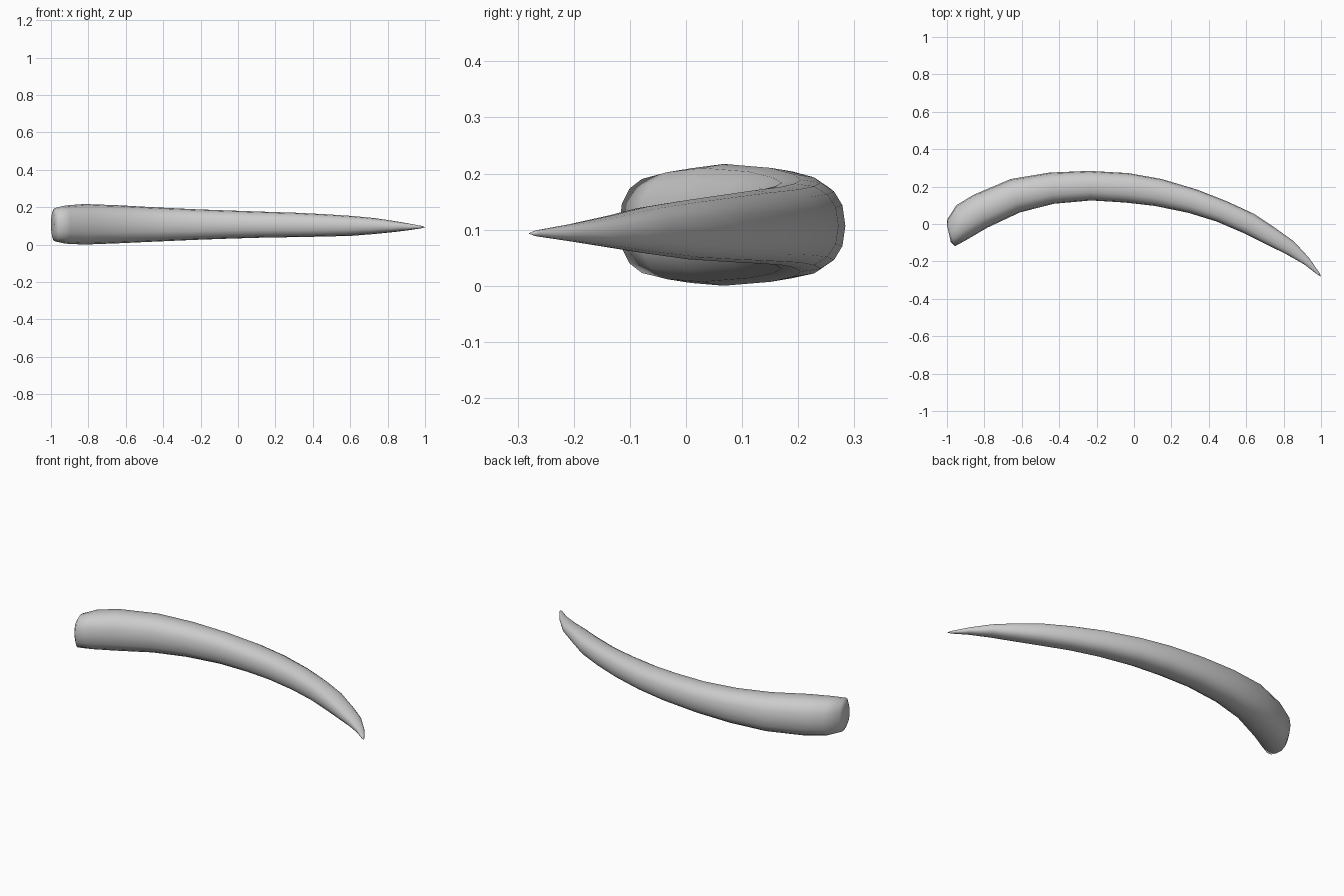
import bpy, bmesh, math

# Stations along the tusk: outer (x, y), inner (x, y), bottom z, top z
STATIONS = [
    (-1.000, -0.005, -0.980, -0.095, 0.050, 0.175),
    (-0.998, 0.025, -0.958, -0.119, 0.021, 0.200),
    (-0.950, 0.100, -0.895, -0.085, 0.009, 0.213),
    (-0.860, 0.155, -0.785, -0.020, 0.004, 0.221),
    (-0.660, 0.240, -0.610, 0.062, 0.011, 0.214),
    (-0.450, 0.275, -0.430, 0.108, 0.020, 0.203),
    (-0.240, 0.284, -0.230, 0.126, 0.029, 0.193),
    (-0.030, 0.272, -0.050, 0.115, 0.036, 0.186),
    (0.150, 0.240, 0.110, 0.097, 0.041, 0.180),
    (0.340, 0.183, 0.290, 0.060, 0.044, 0.174),
    (0.500, 0.120, 0.440, 0.014, 0.047, 0.166),
    (0.640, 0.055, 0.580, -0.046, 0.051, 0.157),
    (0.760, -0.025, 0.710, -0.110, 0.061, 0.145),
    (0.855, -0.093, 0.815, -0.162, 0.071, 0.130),
    (0.935, -0.180, 0.910, -0.216, 0.082, 0.115),
    (0.992, -0.262, 0.980, -0.270, 0.092, 0.103),
]
SIDES = 16


def soft(v, power=0.85):
    # Slightly boxy oval
    return math.copysign(abs(v) ** power, v)


def ring(bm, ox, oy, ix, iy, z0, z1):
    verts = []
    for i in range(SIDES):
        a = 2 * math.pi * i / SIDES
        c, s = soft(math.cos(a)), soft(math.sin(a))
        verts.append(bm.verts.new(((ox + ix) / 2 + (ox - ix) / 2 * c,
                                   (oy + iy) / 2 + (oy - iy) / 2 * c,
                                   (z0 + z1) / 2 + (z1 - z0) / 2 * s)))
    return verts


# Curved tapering tusk lofted through the stations
bm = bmesh.new()
rings = [ring(bm, *s) for s in STATIONS]
for a, b in zip(rings, rings[1:]):
    for i in range(SIDES):
        j = (i + 1) % SIDES
        bm.faces.new((a[i], a[j], b[j], b[i]))

# Butt cap and pointed tip
bm.faces.new(rings[0])
tip = bm.verts.new((1.0, -0.281, 0.097))
for i in range(SIDES):
    bm.faces.new((rings[-1][i], rings[-1][(i + 1) % SIDES], tip))
bmesh.ops.recalc_face_normals(bm, faces=bm.faces)
for f in bm.faces:
    f.smooth = True

mesh = bpy.data.meshes.new("tusk")
bm.to_mesh(mesh)
bm.free()
# Rest the lowest point on the ground
low = min(v.co.z for v in mesh.vertices)
for v in mesh.vertices:
    v.co.z -= low
tusk = bpy.data.objects.new("tusk", mesh)
bpy.context.collection.objects.link(tusk)
